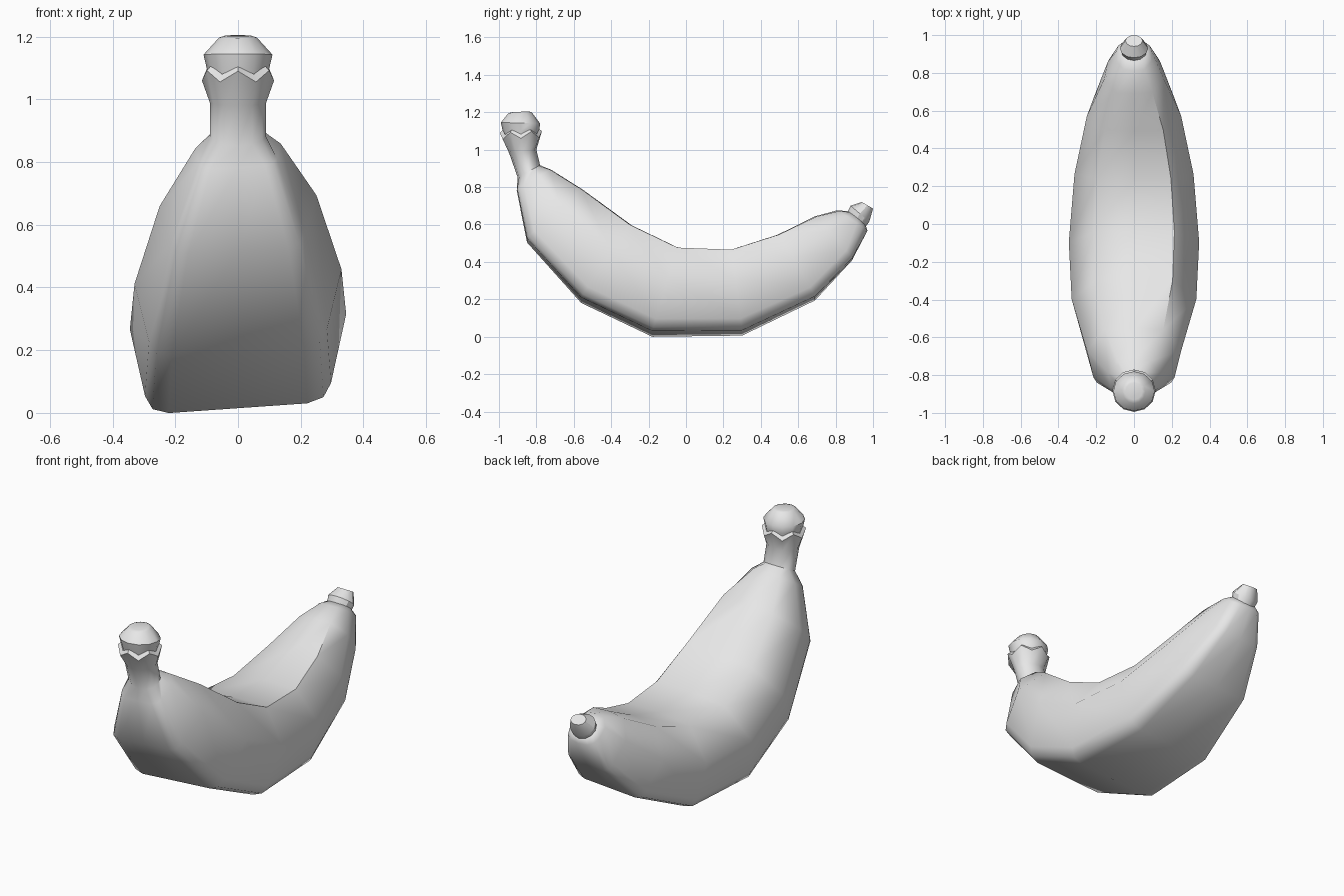
import bpy
import bmesh
import math
from mathutils import Vector

cube = bpy.data.objects.get("Cube")
if cube:
    bpy.data.objects.remove(cube, do_unlink=True)

grey = bpy.data.materials.new("plain grey")
grey.use_nodes = True
grey.diffuse_color = (0.8, 0.8, 0.8, 1)
grey.node_tree.nodes["Principled BSDF"].inputs["Base Color"].default_value = (0.8, 0.8, 0.8, 1)

# Half of the fruit cross-section: (side, outer-to-inner position)
HALF = [(0, 0), (0.64, 0), (0.79, 0.035), (0.86, 0.13), (1, 0.6), (0.62, 0.97), (0, 1)]
SECTION = HALF + [(-u, t) for u, t in HALF[-2:0:-1]]
COUNT = len(SECTION)


def ring_points(outer, inner, width, roundness, tooth=0):
    """One ring spanning outer to inner, blended from fruit section to ellipse."""
    a, b = Vector((0, *outer)), Vector((0, *inner))
    points = []
    for k, (u, t) in enumerate(SECTION):
        angle = 2 * math.pi * k / COUNT
        u += (math.sin(angle) - u) * roundness
        t += (0.5 - 0.5 * math.cos(angle) - t) * roundness
        p = a.lerp(b, t)
        p.x = u * width
        # the fruit leans slightly to one side
        p.z += (0.07 * p.x + 0.015) * (1 - roundness)
        if k % 2:
            p.z -= tooth
        points.append(p)
    return points


def loft(name, stations, angle=50):
    bm = bmesh.new()
    rings = [[bm.verts.new(p) for p in ring_points(*s)] for s in stations]
    for r, q in zip(rings, rings[1:]):
        for k in range(COUNT):
            n = (k + 1) % COUNT
            bm.faces.new((r[k], r[n], q[n], q[k]))
    bm.faces.new(rings[0][::-1])
    bm.faces.new(rings[-1])
    bmesh.ops.recalc_face_normals(bm, faces=bm.faces)
    mesh = bpy.data.meshes.new(name)
    bm.to_mesh(mesh)
    bm.free()
    mesh.materials.append(grey)
    obj = bpy.data.objects.new(name, mesh)
    bpy.context.collection.objects.link(obj)
    bpy.ops.object.select_all(action="DESELECT")
    obj.select_set(True)
    bpy.context.view_layer.objects.active = obj
    bpy.ops.object.shade_smooth_by_angle(angle=math.radians(angle))
    return obj


# Curved fruit with neck and zigzag peel edge
loft("peel", [
    ((0.96, 0.60), (0.87, 0.67), 0.07, 1),
    ((0.97, 0.56), (0.81, 0.67), 0.10, 0.6),
    ((0.89, 0.40), (0.69, 0.63), 0.16, 0.1),
    ((0.69, 0.19), (0.49, 0.53), 0.25, 0),
    ((0.30, 0.005), (0.24, 0.45), 0.315, 0),
    ((-0.18, 0.00), (-0.04, 0.46), 0.345, 0),
    ((-0.56, 0.18), (-0.29, 0.58), 0.33, 0),
    ((-0.85, 0.50), (-0.55, 0.77), 0.25, 0),
    ((-0.905, 0.77), (-0.72, 0.88), 0.14, 0.2),
    ((-0.90, 0.85), (-0.78, 0.915), 0.09, 0.9),
    ((-0.945, 0.98), (-0.80, 1.00), 0.09, 1),
    ((-0.995, 1.09), (-0.77, 1.10), 0.115, 1, 0.035),
    ((-0.98, 1.105), (-0.785, 1.11), 0.10, 1, 0.025),
])

# Rounded stem end above the peel edge
loft("stem_end", [
    ((-0.965, 1.05), (-0.795, 1.05), 0.09, 1),
    ((-0.98, 1.10), (-0.785, 1.10), 0.10, 1),
    ((-0.99, 1.145), (-0.78, 1.14), 0.11, 1),
    ((-0.95, 1.195), (-0.825, 1.20), 0.06, 1),
    ((-0.93, 1.20), (-0.84, 1.205), 0.045, 1),
])

# Small blunt nub at the back tip
loft("tip_nub", [
    ((0.955, 0.58), (0.86, 0.66), 0.065, 1),
    ((0.98, 0.615), (0.88, 0.70), 0.075, 1),
    ((1.00, 0.685), (0.94, 0.72), 0.045, 1),
], 30)
